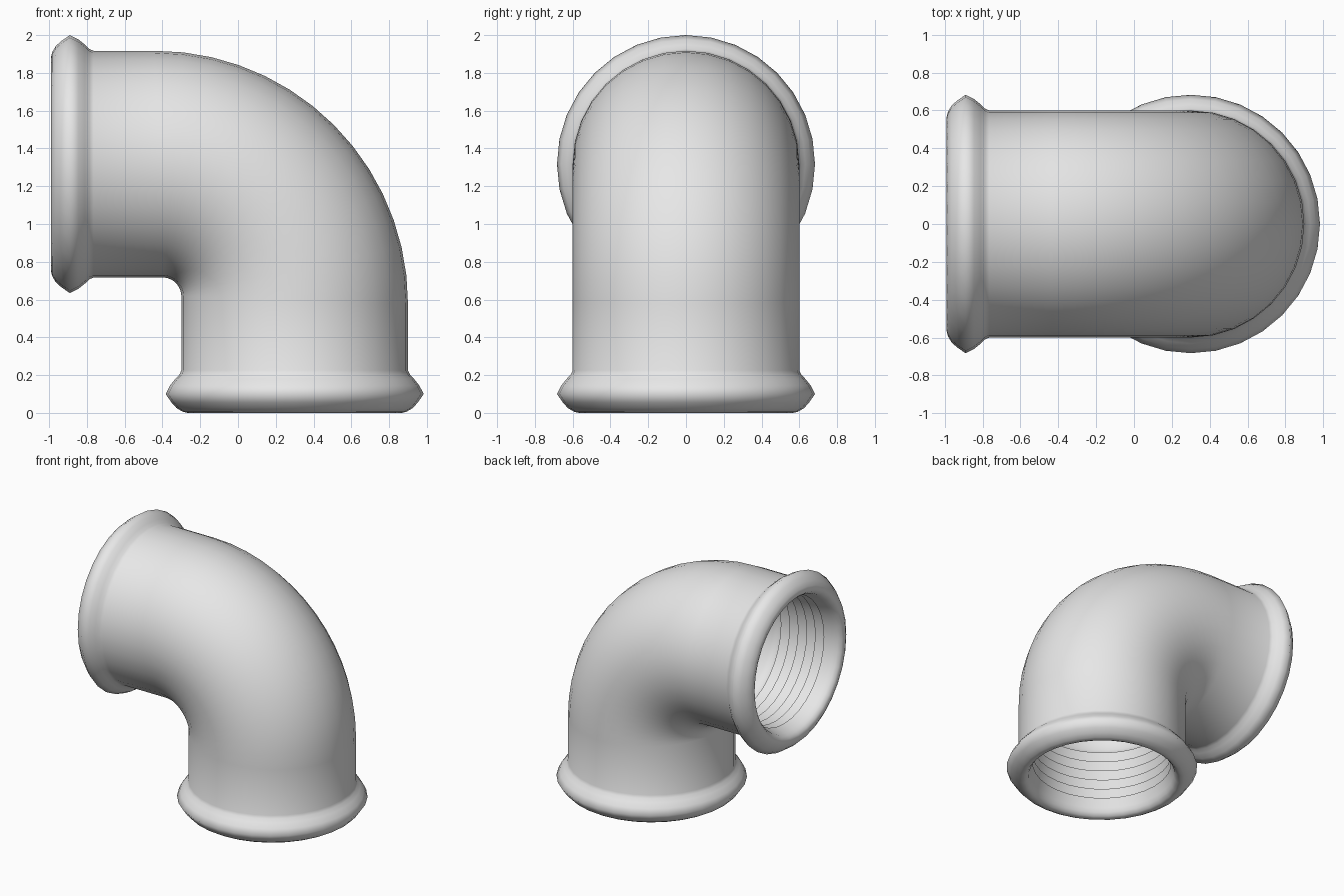
import bpy, bmesh, math
from mathutils import Vector

if "Cube" in bpy.data.objects:
    bpy.data.objects.remove(bpy.data.objects["Cube"])

SEG = 32                  # sides around the pipe
AX, AZ = 0.30, 1.317      # vertical axis x, horizontal axis z
R, WALL = 0.60, 0.10      # pipe radius, wall thickness
END_X = -0.99             # plane of the sideways opening
BEND = 14                 # steps around the bend

# (distance from opening, radius): lip, rounded flange, then pipe wall
flange = [(0.0, 0.567), (0.006, 0.592), (0.025, 0.625), (0.055, 0.652),
          (0.10, 0.683), (0.145, 0.66), (0.18, 0.632), (0.203, 0.61), (0.225, R)]

# (distance, radius): inner lip and stepped thread
bore = [(0.008, 0.545), (0.03, 0.526), (0.06, 0.517)]
for i in range(6):
    d = 0.06 + i * 0.075
    bore += [(d + 0.071, 0.495), (d + 0.075, 0.517)]
bore.append((0.53, R - WALL))


def low_ring(d, r):
    """Round section of the downward leg."""
    return (Vector((AX, 0, d)), Vector((1, 0, 0)), r, r)


def side_ring(d, r):
    """Round section of the sideways leg."""
    return (Vector((END_X + d, 0, AZ)), Vector((0, 0, 1)), r, r)


def bend_rings(offset):
    """Sections between a wide outer arc and a tight inner arc."""
    ro, ri = 1.34, 0.10
    co = Vector((AX + R - ro, 0, AZ + R - ro))
    ci = Vector((AX - R - ri, 0, AZ - R - ri))
    rings = []
    for i in range(BEND + 1):
        a = math.pi / 2 * i / BEND
        out = Vector((math.cos(a), 0, math.sin(a)))
        p = co + out * (ro - offset)
        q = ci + out * (ri + offset)
        rings.append(((p + q) / 2, (p - q).normalized(), (p - q).length / 2, R - offset))
    return rings


# Sections run up the outside and back down through the bore
rings = [low_ring(*p) for p in flange]
rings += bend_rings(0)
rings += [side_ring(*p) for p in reversed(flange)]
rings += [side_ring(*p) for p in bore]
rings += bend_rings(WALL)[::-1]
rings += [low_ring(*p) for p in reversed(bore)]

bm = bmesh.new()
loops = []
for c, u, ra, rb in rings:
    loops.append([bm.verts.new(c + u * (ra * math.cos(t)) + Vector((0, rb * math.sin(t), 0)))
                  for t in (2 * math.pi * k / SEG for k in range(SEG))])
for i, a in enumerate(loops):
    b = loops[(i + 1) % len(loops)]
    for k in range(SEG):
        n = (k + 1) % SEG
        bm.faces.new((a[k], a[n], b[n], b[k]))
bmesh.ops.recalc_face_normals(bm, faces=bm.faces)

mesh = bpy.data.meshes.new("pipe_elbow")
bm.to_mesh(mesh)
bm.free()
elbow = bpy.data.objects.new("pipe_elbow", mesh)
bpy.context.collection.objects.link(elbow)

metal = bpy.data.materials.new("light_grey_metal")
metal.diffuse_color = (0.8, 0.8, 0.8, 1)
metal.use_nodes = True
metal.node_tree.nodes["Principled BSDF"].inputs["Base Color"].default_value = metal.diffuse_color
mesh.materials.append(metal)

# Smooth pipe and flanges, crisp thread steps
bpy.context.view_layer.objects.active = elbow
elbow.select_set(True)
bpy.ops.object.shade_smooth_by_angle(angle=math.radians(75))
